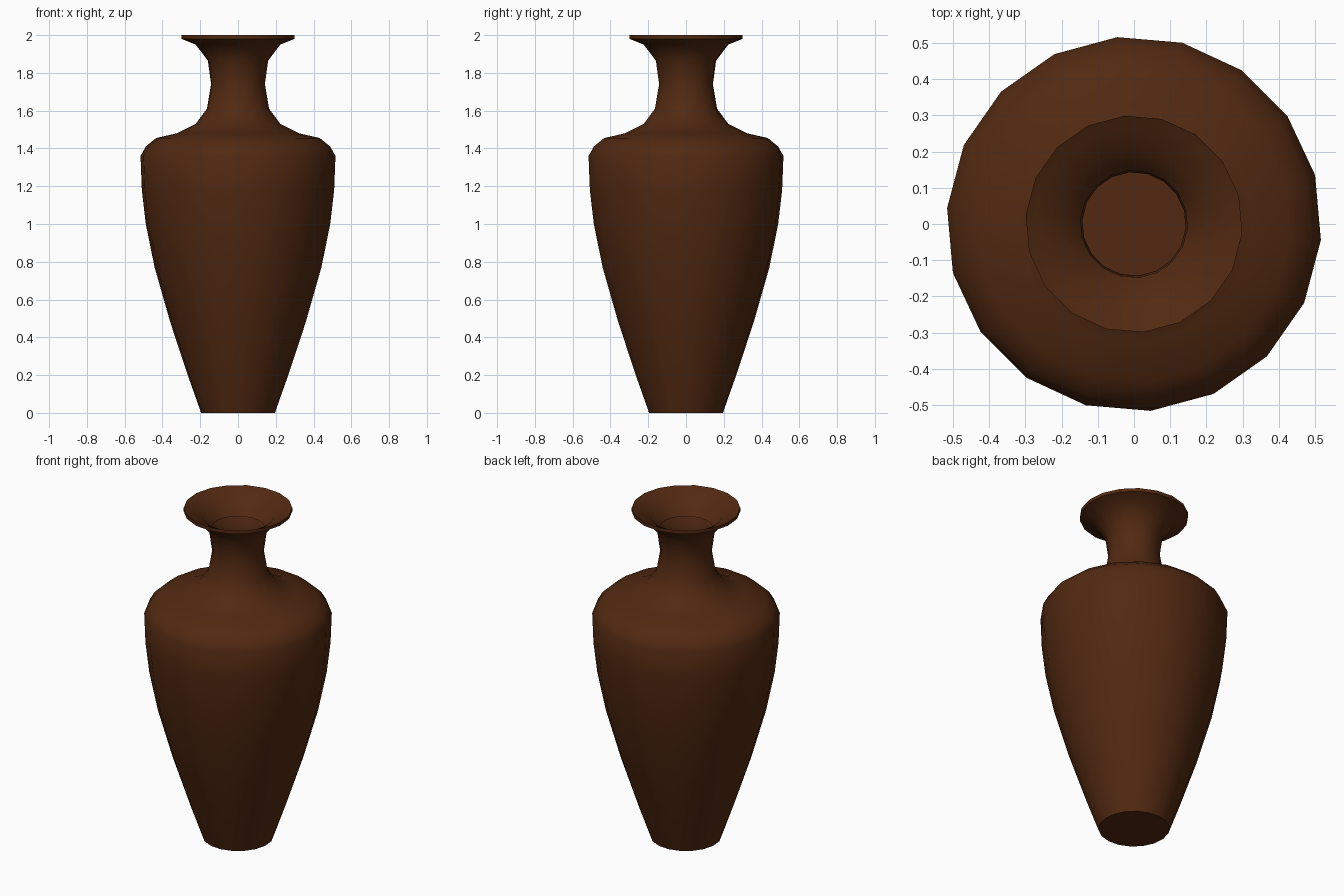
import bpy, bmesh, math
from mathutils import Vector, Matrix

cube = bpy.data.objects.get("Cube")
if cube:
    bpy.data.objects.remove(cube, do_unlink=True)

SIDES = 18
TWIST = math.radians(15.1)

# Radius and height, from the centre of the foot up to the lip, then into the mouth
PROFILE = [
    (0, 0), (0.196, 0), (0.26, 0.18), (0.36, 0.48), (0.443, 0.77),
    (0.49, 1.0), (0.511, 1.18), (0.518, 1.36), (0.49, 1.41), (0.435, 1.455),
    (0.325, 1.48), (0.225, 1.53), (0.165, 1.61), (0.143, 1.74),
    (0.16, 1.865), (0.225, 1.95), (0.3, 1.98), (0.3, 2.0),
    (0.275, 1.985), (0.2, 1.95), (0.148, 1.88),
]

# Brown glaze
glaze = bpy.data.materials.new("brown_glaze")
glaze.use_nodes = True
colour = (0.084, 0.022, 0.0056, 1)
glaze.diffuse_color = colour
glaze.node_tree.nodes["Principled BSDF"].inputs["Base Color"].default_value = colour

# Lathe the profile around the vertical axis
bm = bmesh.new()
verts = [bm.verts.new((r, 0, z)) for r, z in PROFILE]
edges = [bm.edges.new(pair) for pair in zip(verts, verts[1:])]
bmesh.ops.spin(bm, geom=verts + edges, cent=(0, 0, 0), axis=(0, 0, 1),
               angle=math.tau, steps=SIDES)
bmesh.ops.remove_doubles(bm, verts=bm.verts[:], dist=0.0005)
bmesh.ops.rotate(bm, verts=bm.verts[:], cent=(0, 0, 0),
                 matrix=Matrix.Rotation(TWIST, 3, 'Z'))

# Make the foot face down and the walls face out
bm.normal_update()
bmesh.ops.recalc_face_normals(bm, faces=bm.faces[:])
foot = min(bm.faces, key=lambda f: f.calc_center_median().z)
if foot.normal.dot(Vector((0, 0, 1))) > 0:
    bmesh.ops.reverse_faces(bm, faces=bm.faces[:])

mesh = bpy.data.meshes.new("vase_body")
bm.to_mesh(mesh)
bm.free()
mesh.materials.append(glaze)
vase = bpy.data.objects.new("vase_body", mesh)
bpy.context.collection.objects.link(vase)

# Smooth walls with crisp foot and lip edges
bpy.ops.object.select_all(action='DESELECT')
vase.select_set(True)
bpy.context.view_layer.objects.active = vase
bpy.ops.object.shade_smooth_by_angle(angle=math.radians(50))
